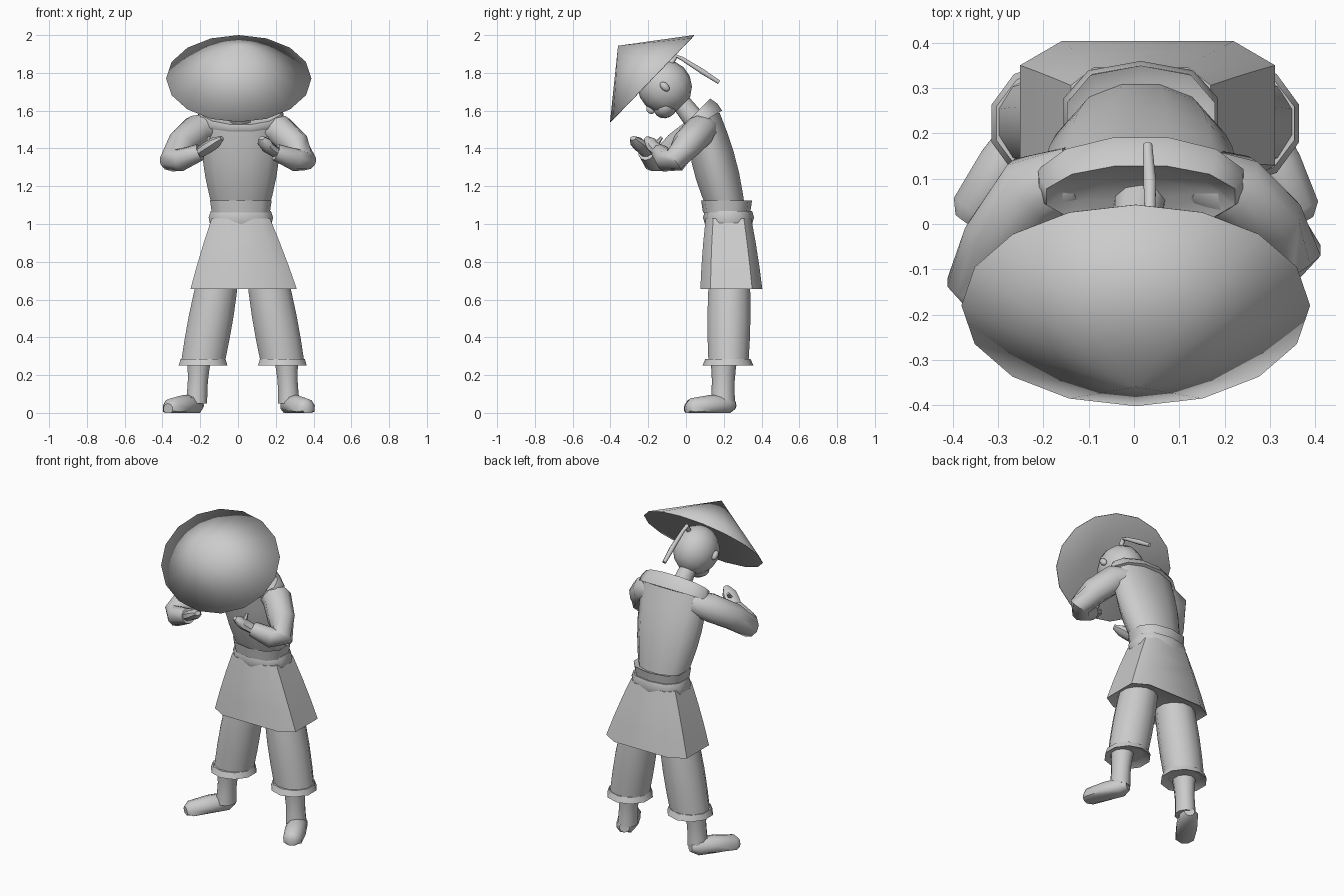
import bpy, bmesh, math
from mathutils import Vector, Matrix, Quaternion

cube = bpy.data.objects.get("Cube")
if cube:
    bpy.data.objects.remove(cube, do_unlink=True)

grey = bpy.data.materials.new("plain_grey")
grey.use_nodes = True
grey.diffuse_color = (0.6, 0.6, 0.6, 1)
grey.node_tree.nodes["Principled BSDF"].inputs["Base Color"].default_value = grey.diffuse_color


def finish(name, bm, angle=50):
    mesh = bpy.data.meshes.new(name)
    bm.to_mesh(mesh)
    bm.free()
    mesh.materials.append(grey)
    part = bpy.data.objects.new(name, mesh)
    bpy.context.collection.objects.link(part)
    bpy.ops.object.select_all(action='DESELECT')
    bpy.context.view_layer.objects.active = part
    part.select_set(True)
    bpy.ops.object.shade_smooth_by_angle(angle=math.radians(angle))
    return part


def bow_out(value, power):
    """Push a sine or cosine outwards, so that an ellipse turns boxy."""
    return math.copysign(abs(value) ** power, value)


def skin(name, rings, sides=10, power=1, hollow=None, inset=0.04, on_floor=False, angle=50):
    """Skin elliptical rings of (centre, width, depth, rotation); hollow names an end to sink."""
    bm = bmesh.new()
    loops = []
    for centre, width, depth, rotation in rings:
        loop = []
        for i in range(sides):
            turn = math.tau * (i + 0.5) / sides
            offset = Vector((width * bow_out(math.cos(turn), power),
                             depth * bow_out(math.sin(turn), power), 0))
            point = centre + rotation @ offset
            if on_floor:
                point.z = max(point.z, 0)
            loop.append(bm.verts.new(point))
        loops.append(loop)
    for lower, upper in zip(loops, loops[1:]):
        for i in range(sides):
            j = (i + 1) % sides
            bm.faces.new((lower[i], lower[j], upper[j], upper[i]))
    ends = {"bottom": bm.faces.new(loops[0]), "top": bm.faces.new(loops[-1])}
    bmesh.ops.recalc_face_normals(bm, faces=bm.faces)
    if hollow:
        bmesh.ops.inset_individual(bm, faces=[ends[hollow]], thickness=inset, depth=-inset / 2)
    return finish(name, bm, angle)


def taper(name, low, high, low_size, high_size, steps=1, bulge=0, lean=(0, 0), **options):
    """Blend one ellipse into another, swelling midway, with rings leaning forward in degrees."""
    low, high = Vector(low), Vector(high)
    low_size, high_size = Vector(low_size), Vector(high_size)
    rings = []
    for i in range(steps + 1):
        t = i / steps
        size = low_size.lerp(high_size, t)
        swell = bulge * math.sin(math.pi * t)
        tilt = math.radians(lean[0] + (lean[1] - lean[0]) * t)
        rings.append((low.lerp(high, t), size.x + swell, size.y + swell, Quaternion((1, 0, 0), tilt)))
    return skin(name, rings, **options)


def tube(name, path, radii, squash=1, **options):
    """Rings set square to a path, flattened by squash."""
    path = [Vector(point) for point in path]
    rings = []
    for i, point in enumerate(path):
        heading = path[min(i + 1, len(path) - 1)] - path[max(i - 1, 0)]
        rings.append((point, radii[i], radii[i] * squash, heading.to_track_quat('Z', 'Y')))
    return skin(name, rings, **options)


def ball(name, centre, size, frame):
    bm = bmesh.new()
    place = frame @ Matrix.Translation(centre) @ Matrix.Diagonal((*size, 1))
    bmesh.ops.create_uvsphere(bm, u_segments=12, v_segments=8, radius=1, matrix=place)
    return finish(name, bm)


# Forward-leaning torso and wide open collar
middle = 0.015
taper("torso", low=(middle, 0.22, 1.05), high=(middle, 0.09, 1.55),
      low_size=(0.145, 0.1), high_size=(0.22, 0.1), steps=5, bulge=0.02, lean=(0, 25), sides=12)
taper("collar", low=(middle, 0.095, 1.545), high=(middle, 0.06, 1.595),
      low_size=(0.235, 0.115), high_size=(0.215, 0.1), steps=2, bulge=0.008, lean=(30, 45),
      hollow="top", inset=0.04, sides=12)

# Two-band belt and flared skirt
taper("belt_lower_band", low=(middle, 0.225, 1), high=(middle, 0.225, 1.07),
      low_size=(0.17, 0.125), high_size=(0.165, 0.125), steps=2, bulge=0.01, power=0.8)
taper("belt_upper_band", low=(middle, 0.215, 1.06), high=(middle, 0.215, 1.125),
      low_size=(0.16, 0.125), high_size=(0.17, 0.135), hollow="top", inset=0.03, power=0.8)
taper("skirt", low=(0.03, 0.24, 0.655), high=(middle, 0.225, 1.03),
      low_size=(0.292, 0.17), high_size=(0.16, 0.125), steps=3, bulge=0.004,
      hollow="bottom", sides=8, power=0.45, angle=40)

# Legs, spread a little wider on the left
for name, side, hip, shin in (("right", -1, 0.11, 0.185), ("left", 1, 0.16, 0.235)):
    hem = side * shin
    taper(f"{name}_trouser_leg", low=(hem, 0.225, 0.27), high=(side * (hip - 0.01), 0.23, 0.75),
          low_size=(0.12, 0.11), high_size=(0.11, 0.11), steps=4, bulge=0.008, sides=12)
    taper(f"{name}_cuff", low=(hem, 0.222, 0.25), high=(hem, 0.222, 0.285),
          low_size=(0.136, 0.135), high_size=(0.125, 0.12), hollow="bottom")
    ankle = shin + 0.02
    taper(f"{name}_ankle", low=(side * (ankle + 0.015), 0.195, 0.05), high=(side * ankle, 0.2, 0.29),
          low_size=(0.06, 0.065), high_size=(0.068, 0.072), steps=4, bulge=-0.008)
    heel = Vector((side * ankle, 0.25, 0.045))
    toe = Vector((side * 0.37, 0.005, 0.02))
    tube(f"{name}_foot", [heel.lerp(toe, t) for t in (0, 0.15, 0.5, 0.9, 1)],
         radii=(0.03, 0.055, 0.062, 0.055, 0.03), on_floor=True)

# Bent arms, the right one reaching further forward
for name, side, back in (("right", -1, 0), ("left", 1, 0.07)):
    shoulder = Vector((side * 0.22, 0.075, 1.495))
    elbow = Vector((side * 0.35, back - 0.13, 1.335))
    wrist = Vector((side * 0.2, back - 0.21, 1.38))
    fingertip = Vector((side * 0.085, back - 0.28, 1.455))
    chest = shoulder.lerp(Vector((0, 0.15, 1.55)), 0.4)
    bicep = shoulder.lerp(elbow, 0.55) + Vector((side * 0.01, 0, 0.01))
    forearm = elbow.lerp(wrist, 0.3) - Vector((0, 0.02, 0.01))
    tube(f"{name}_sleeve", [chest, shoulder, bicep, elbow, forearm, wrist],
         radii=(0.07, 0.085, 0.08, 0.065, 0.06, 0.045))
    palm = wrist.lerp(fingertip, 0.4)
    if side > 0:
        fingertip = fingertip + Vector((0.04, 0, 0))
    tube(f"{name}_hand", [wrist, palm, palm.lerp(fingertip, 0.5), fingertip],
         radii=(0.04, 0.045, 0.042, 0.018), squash=0.7, sides=8)
    tube(f"{name}_thumb", [palm, palm + Vector((0, 0.04, 0.05))], radii=(0.018, 0.008), sides=6)

# Bowed head with neck, face and braid
tilt = Matrix.Rotation(math.radians(46), 4, 'X')
bow = Matrix.Translation((0.005, -0.105, 1.72)) @ tilt
tube("neck", [(0, -0.04, 1.66), (middle, 0.07, 1.52)], radii=(0.05, 0.06))
ball("head", (0, 0, 0.01), (0.13, 0.143, 0.145), bow)
ball("chin", (0, -0.07, -0.065), (0.085, 0.07, 0.06), bow)
ball("nose", (0, -0.14, -0.02), (0.015, 0.02, 0.025), bow)
for name, side in (("right", -1), ("left", 1)):
    ball(f"{name}_ear", (side * 0.13, 0, 0.01), (0.018, 0.02, 0.03), bow)
tube("braid", [(0.03, -0.09, 1.83), (0.035, -0.055, 1.89), (0.035, -0.02, 1.875),
               (0.035, 0.09, 1.805), (0.03, 0.175, 1.75)],
     radii=(0.015, 0.014, 0.011, 0.015, 0.011), sides=8)

# Conical hat, open below and tipped forward
height = 0.25
bm = bmesh.new()
place = (Matrix.Translation((0.004, -0.18, 1.77)) @ tilt
         @ Matrix.Diagonal((0.385, 0.32, height, 1)) @ Matrix.Translation((0, 0, 0.5)))
bmesh.ops.create_cone(bm, cap_ends=False, segments=16, radius1=1, radius2=0, depth=1, matrix=place)
bmesh.ops.remove_doubles(bm, verts=bm.verts, dist=0.001)
hat = finish("conical_hat", bm, angle=80)
shell = hat.modifiers.new("thickness", 'SOLIDIFY')
shell.thickness = 0.004
